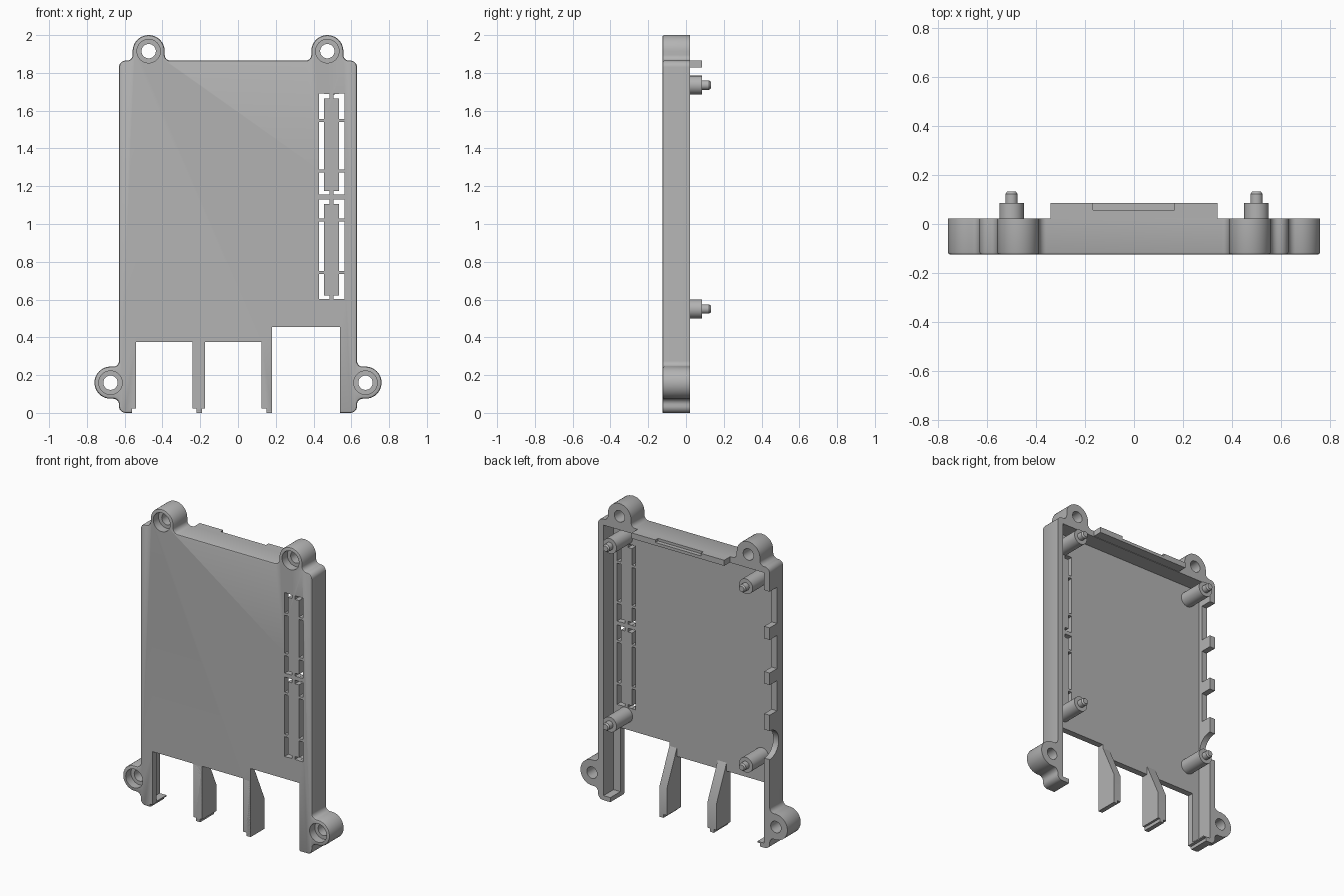
import bpy, bmesh, math
from mathutils import Vector, Matrix

old = bpy.data.objects.get("Cube")
if old:
    bpy.data.objects.remove(old, do_unlink=True)

FRONT, FLOOR, RIM = -0.125, -0.083, 0.022   # shell depths along y
WALL = 0.04

grey = bpy.data.materials.new("plain_grey")
grey.use_nodes = True
grey.diffuse_color = (0.45, 0.45, 0.45, 1)
grey.node_tree.nodes["Principled BSDF"].inputs["Base Color"].default_value = (0.45, 0.45, 0.45, 1)


def finish(name, bm):
    bmesh.ops.recalc_face_normals(bm, faces=bm.faces)
    me = bpy.data.meshes.new(name)
    bm.to_mesh(me)
    bm.free()
    ob = bpy.data.objects.new(name, me)
    bpy.context.collection.objects.link(ob)
    me.materials.append(grey)
    return ob


def add_box(bm, x, y, z):
    """Box from (min, max) pairs."""
    size = [b - a for a, b in (x, y, z)]
    mid = [(a + b) / 2 for a, b in (x, y, z)]
    bmesh.ops.create_cube(bm, size=1, matrix=Matrix.Translation(mid) @ Matrix.Diagonal((*size, 1)))


def add_cyl(bm, x, z, r, y0, y1, r2=None):
    """Cylinder running along y."""
    m = Matrix.Translation((x, (y0 + y1) / 2, z)) @ Matrix.Rotation(-math.pi / 2, 4, 'X')
    bmesh.ops.create_cone(bm, cap_ends=True, segments=40, radius1=r, radius2=r2 or r,
                          depth=y1 - y0, matrix=m)


def cut(target, bm):
    cutter = finish("cutter", bm)
    cutter.hide_render = True
    mod = target.modifiers.new("cut", 'BOOLEAN')
    mod.operation, mod.solver, mod.use_self, mod.object = 'DIFFERENCE', 'EXACT', True, cutter
    bpy.context.view_layer.objects.active = target
    bpy.ops.object.modifier_apply(modifier=mod.name)
    bpy.data.objects.remove(cutter, do_unlink=True)


def rounded(corners, steps=10):
    """Round each (x, z, radius) corner with a tangent arc."""
    pts = []
    for i, (x, z, r) in enumerate(corners):
        p = Vector((x, z))
        a = (Vector(corners[i - 1][:2]) - p).normalized()
        b = (Vector(corners[(i + 1) % len(corners)][:2]) - p).normalized()
        c = p + (a + b) * r
        for k in range(steps + 1):
            t = k / steps * math.pi / 2
            q = c - b * r * math.cos(t) - a * r * math.sin(t)
            if not pts or (q - pts[-1]).length > 1e-4:
                pts.append(q)
    return pts


# Shell outline with four screw lugs, mirrored across x
half = [(0.388, 1.865, 0.03), (0.388, 2.0, 0.085), (0.558, 2.0, 0.085), (0.558, 1.865, 0.03),
        (0.63, 1.865, 0.035), (0.63, 0.245, 0.03), (0.76, 0.245, 0.085), (0.76, 0.075, 0.085),
        (0.63, 0.075, 0.03), (0.63, 0, 0.035)]
outline = rounded(half + [(-x, z, r) for x, z, r in reversed(half)])
bm = bmesh.new()
face = bm.faces.new([bm.verts.new((p.x, FRONT, p.y)) for p in outline])
ext = bmesh.ops.extrude_face_region(bm, geom=[face], use_keep_orig=True)
bmesh.ops.translate(bm, vec=(0, RIM - FRONT, 0),
                    verts=[g for g in ext["geom"] if isinstance(g, bmesh.types.BMVert)])
bmesh.ops.recalc_face_normals(bm, faces=bm.faces)
front_edges = [e for e in bm.edges if all(v.co.y < FRONT + 0.001 for v in e.verts)]
bmesh.ops.bevel(bm, geom=front_edges, offset=0.01, segments=2, profile=0.5, affect='EDGES')
shell = finish("case_shell", bm)

# Hollow interior
bm = bmesh.new()
add_box(bm, (-0.63 + WALL, 0.63 - WALL), (FLOOR, 0.3), (0.03, 1.865 - WALL))
cut(shell, bm)

# Bottom openings, and stepped feet beside them
bm = bmesh.new()
for x0, x1, top in ((-0.54, -0.24, 0.375), (-0.175, 0.125, 0.375), (0.18, 0.54, 0.455)):
    add_box(bm, (x0, x1), (-0.3, 0.3), (-0.1, top))
cut(shell, bm)
steps = ((-0.56, -0.53), (-0.25, -0.22), (-0.19, -0.17), (0.12, 0.15))


def cut_steps(target):
    b = bmesh.new()
    for s in steps:
        add_box(b, s, (-0.3, 0.3), (-0.1, 0.022))
    cut(target, b)


cut_steps(shell)

# Screw holes with counterbores
lugs = [(s * x, z) for s in (-1, 1) for x, z in ((0.473, 1.915), (0.675, 0.16))]
for radius, depth in ((0.062, -0.07), (0.038, 0.3)):
    bm = bmesh.new()
    for x, z in lugs:
        add_cyl(bm, x, z, radius, -0.3, depth)
    cut(shell, bm)

# Slotted frames around two connector plates
bm = bmesh.new()
through = (-0.2, 0)
for z0, b0, b1, z1 in ((1.155, 1.28, 1.548, 1.69), (0.602, 0.742, 1.022, 1.13)):
    for x0, x1, arm0, arm1 in ((0.43, 0.455, 0.44, 0.484), (0.535, 0.565, 0.506, 0.55)):
        for lo, hi in ((z0, b0 - 0.008), (b0 + 0.008, b1 - 0.008), (b1 + 0.008, z1)):
            add_box(bm, (x0, x1), through, (lo, hi))
        for lo, hi in ((z0 + 0.001, z0 + 0.02), (z1 - 0.025, z1 - 0.001)):
            add_box(bm, (arm0, arm1), (-0.21, 0.01), (lo, hi))
cut(shell, bm)

# Port notches and a round relief in one side wall
bm = bmesh.new()
for lo, hi in ((1.47, 1.71), (1.17, 1.39), (0.89, 1.09)):
    add_box(bm, (-0.7, -0.585), (-0.055, 0.2), (lo, hi))
m = Matrix.Translation((-0.643, RIM, 0.69)) @ Matrix.Rotation(math.pi / 2, 4, 'Y')
bmesh.ops.create_cone(bm, cap_ends=True, segments=40, radius1=0.095, radius2=0.095, depth=0.116, matrix=m)
cut(shell, bm)

# Tapered ribs between the bottom openings
for name, x0, x1 in (("right_rib", -0.24, -0.175), ("left_rib", 0.125, 0.18)):
    bm = bmesh.new()
    profile = [(FRONT, 0), (RIM, 0), (RIM, 0.2), (FLOOR, 0.43), (FLOOR - 0.02, 0.43), (FRONT, 0.37)]
    rings = [[bm.verts.new((x, y, z)) for y, z in profile] for x in (x0, x1)]
    for ring in rings:
        bm.faces.new(ring)
    for i in range(len(profile)):
        j = (i + 1) % len(profile)
        bm.faces.new((rings[0][i], rings[0][j], rings[1][j], rings[1][i]))
    cut_steps(finish(name, bm))

# Standoff posts with locating pins
for side, x in (("right", -0.5), ("left", 0.5)):
    for level, z in (("lower", 0.55), ("upper", 1.735)):
        bm = bmesh.new()
        add_cyl(bm, x, z, 0.05, FLOOR - 0.01, 0.086)
        finish(f"{side}_{level}_post", bm)
        bm = bmesh.new()
        add_cyl(bm, x, z, 0.025, 0.08, 0.122)
        add_cyl(bm, x, z, 0.025, 0.122, 0.132, 0.018)
        finish(f"{side}_{level}_pin", bm)

# Raised top tab with a finger recess
bm = bmesh.new()
add_box(bm, (-0.34, 0.34), (RIM - 0.004, 0.085), (1.828, 1.865))
tab = finish("top_tab", bm)
bm = bmesh.new()
add_box(bm, (-0.168, 0.165), (0.058, 0.2), (1.848, 1.95))
cut(tab, bm)

# Smooth the round surfaces, keep hard edges
for ob in bpy.context.scene.objects:
    if ob.type == 'MESH':
        bpy.ops.object.select_all(action='DESELECT')
        ob.select_set(True)
        bpy.context.view_layer.objects.active = ob
        bpy.ops.object.shade_smooth_by_angle(angle=math.radians(30))
